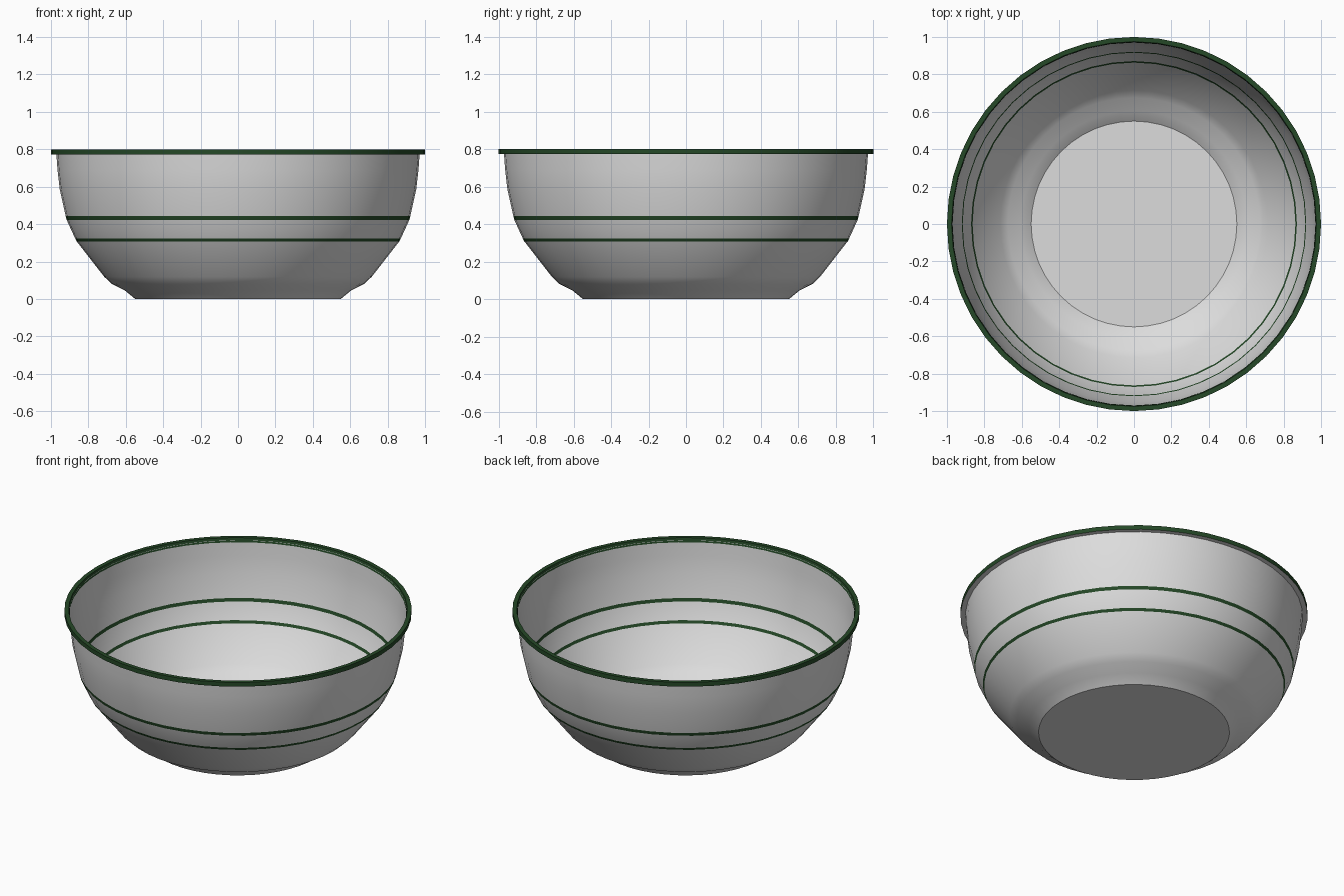
import bpy, bmesh, math

cube = bpy.data.objects.get("Cube")
if cube:
    bpy.data.objects.remove(cube, do_unlink=True)

SIDES = 48


def make_material(name, rgb):
    mat = bpy.data.materials.new(name)
    mat.use_nodes = True
    mat.diffuse_color = (*rgb, 1)
    mat.node_tree.nodes["Principled BSDF"].inputs["Base Color"].default_value = (*rgb, 1)
    return mat


MATERIALS = [make_material("light grey enamel", (0.72, 0.72, 0.72)),
             make_material("dark green enamel", (0.018, 0.065, 0.02))]


def lathe(name, profile, green_bands, floor=False, closed=False):
    """Revolve (radius, height) points; green_bands lists the painted steps."""
    bm = bmesh.new()
    angles = [math.tau * i / SIDES for i in range(SIDES)]
    rings = [[bm.verts.new((r * math.cos(a), r * math.sin(a), z)) for a in angles]
             for r, z in profile]
    if floor:
        bm.faces.new(rings[0][::-1])
    if closed:
        rings.append(rings[0])
    for band, (low, high) in enumerate(zip(rings, rings[1:])):
        for i in range(SIDES):
            j = (i + 1) % SIDES
            face = bm.faces.new((low[i], low[j], high[j], high[i]))
            face.material_index = int(band in green_bands)
    mesh = bpy.data.meshes.new(name)
    bm.to_mesh(mesh)
    bm.free()
    obj = bpy.data.objects.new(name, mesh)
    bpy.context.collection.objects.link(obj)
    for mat in MATERIALS:
        mesh.materials.append(mat)
    bpy.ops.object.select_all(action='DESELECT')
    obj.select_set(True)
    bpy.context.view_layer.objects.active = obj
    bpy.ops.object.shade_smooth_by_angle(angle=math.radians(30))
    return obj


# Thin bowl wall with a flat base and two painted stripes
wall = [(0.55, 0), (0.605, 0.045), (0.675, 0.08), (0.715, 0.118),
        (0.863, 0.308), (0.871, 0.324), (0.916, 0.422), (0.921, 0.442),
        (0.953, 0.585), (0.965, 0.69), (0.972, 0.785)]
lathe("bowl", wall, {4, 6}, floor=True)

# Square-edged painted rim with an unpainted underside
rim = [(0.97, 0.773), (1.0, 0.773), (1.0, 0.8), (0.975, 0.8)]
lathe("rim", rim, {1, 2, 3}, closed=True)
